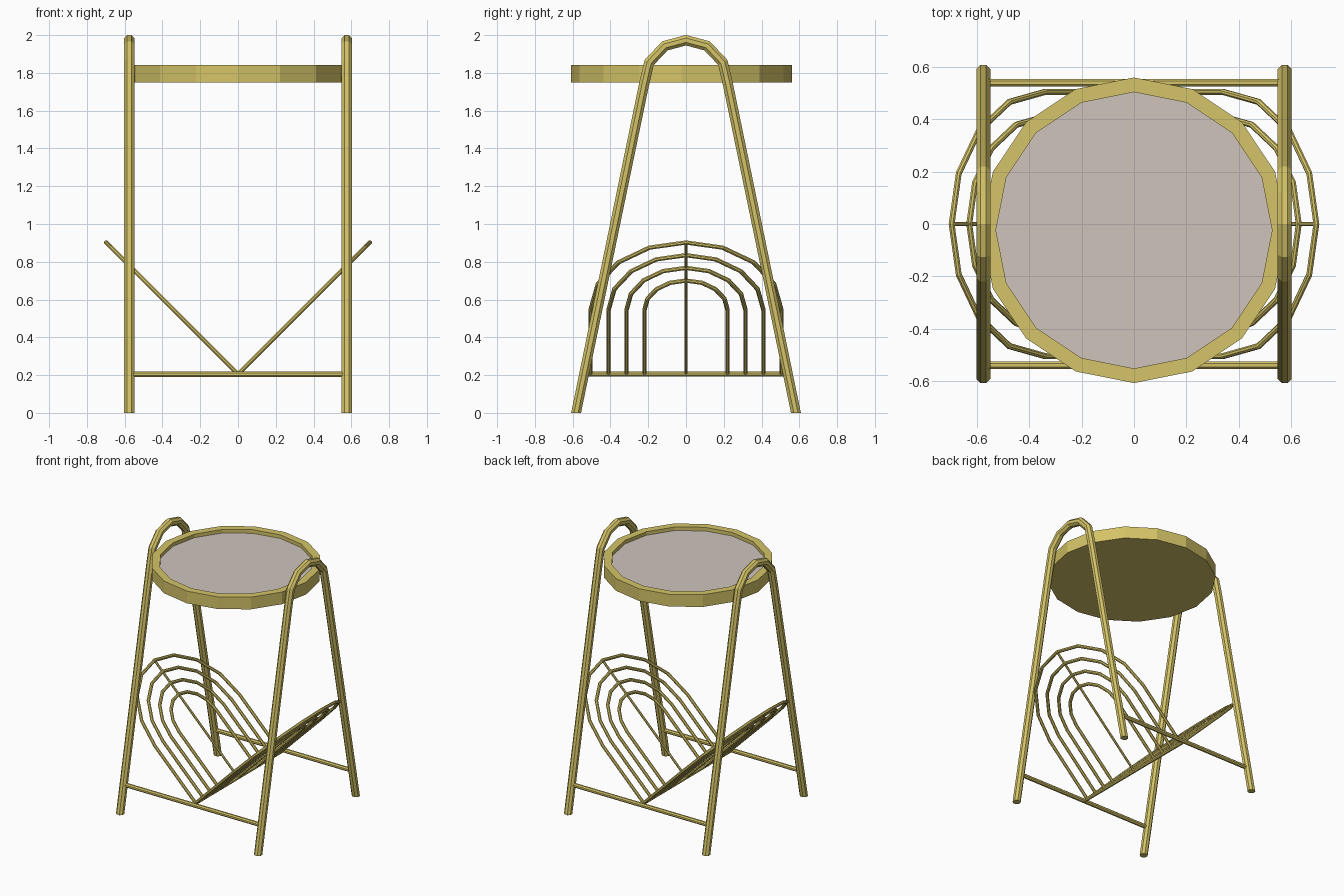
import bpy, bmesh, math
from mathutils import Vector

if "Cube" in bpy.data.objects:
    bpy.data.objects.remove(bpy.data.objects["Cube"])


def material(name, rgb):
    m = bpy.data.materials.new(name)
    m.diffuse_color = (*rgb, 1)
    m.use_nodes = True
    m.node_tree.nodes["Principled BSDF"].inputs["Base Color"].default_value = m.diffuse_color
    return m


brass = material("brass", (0.66, 0.55, 0.138))
glass = material("pale taupe glass", (0.62, 0.55, 0.505))


def tube(bm, path, normal, radius, sides):
    """Sweep a round section along a flat path lying in the plane of normal."""
    pts = [Vector(p) for p in path]
    n = Vector(normal).normalized()
    rings = []
    for i, p in enumerate(pts):
        a = (p - pts[i - 1]).normalized() if i > 0 else None
        b = (pts[i + 1] - p).normalized() if i < len(pts) - 1 else None
        t = ((a or b) + (b or a)).normalized()
        side = n.cross(t) / t.dot(a or b)          # mitred corner
        ring = []
        for k in range(sides):
            ang = 2 * math.pi * (k + 0.5) / sides
            ring.append(bm.verts.new(p + radius * (math.cos(ang) * side - math.sin(ang) * n)))
        rings.append(ring)
    for r0, r1 in zip(rings, rings[1:]):
        for k in range(sides):
            j = (k + 1) % sides
            bm.faces.new((r0[k], r0[j], r1[j], r1[k]))
    bm.faces.new(rings[0][::-1])
    bm.faces.new(rings[-1])


def finish(bm, name, *mats):
    bmesh.ops.recalc_face_normals(bm, faces=bm.faces[:])
    me = bpy.data.meshes.new(name)
    bm.to_mesh(me)
    bm.free()
    for m in mats:
        me.materials.append(m)
    ob = bpy.data.objects.new(name, me)
    bpy.context.collection.objects.link(ob)
    return ob


# A-shaped side frames with a rounded top
half = [(0.582, 0), (0.222, 1.74), (0.195, 1.855), (0.112, 1.943)]
profile = [(-y, z) for y, z in half] + [(0, 1.973)] + half[::-1]
for s, label in ((-1, "left"), (1, "right")):
    bm = bmesh.new()
    tube(bm, [(s * 0.576, y, z) for y, z in profile], (1, 0, 0), 0.029, 8)
    for v in bm.verts:                             # level feet
        if v.co.z < 0.05:
            v.co.z = 0
    finish(bm, label + "_side_frame", brass)

# Crossbars and the middle rail
BASE = 0.205
for y, label in ((-0.54, "front"), (0.54, "back")):
    bm = bmesh.new()
    tube(bm, [(-0.576, y, BASE), (0.576, y, BASE)], (0, 0, 1), 0.016, 8)
    finish(bm, label + "_crossbar", brass)
bm = bmesh.new()
tube(bm, [(0, -0.54, BASE), (0, 0.54, BASE)], (0, 0, 1), 0.014, 8)
finish(bm, "middle_rail", brass)

# V-shaped magazine rack: nested arches with a spine on each side
D = math.sqrt(0.5)
STRAIGHT = 0.34 / D
for s, label in ((-1, "left"), (1, "right")):
    bm = bmesh.new()

    def place(u, y):
        return (s * u * D, y, BASE + u * D)

    normal = (-s, 0, 1)
    for r in (0.505, 0.41, 0.315, 0.22):
        arc = [place(STRAIGHT + r * math.sin(math.pi * i / 8), r * math.cos(math.pi * i / 8))
               for i in range(9)]
        tube(bm, [place(0, r)] + arc + [place(0, -r)], normal, 0.012, 8)
    tube(bm, [place(0, 0), place(STRAIGHT + 0.505, 0)], normal, 0.009, 8)
    finish(bm, label + "_rack_panel", brass)

# Sixteen-sided tray: base and rim as rings, inset glass on top
SIDES = 16
bm = bmesh.new()
loops = []
for r, z in ((0.584, 1.75), (0.584, 1.842), (0.528, 1.842), (0.528, 1.815)):
    loops.append([bm.verts.new((r * math.sin(2 * math.pi * k / SIDES),
                                r * math.cos(2 * math.pi * k / SIDES) - 0.024, z))
                  for k in range(SIDES)])
for l0, l1 in zip(loops, loops[1:]):
    for k in range(SIDES):
        j = (k + 1) % SIDES
        bm.faces.new((l0[k], l0[j], l1[j], l1[k]))
bm.faces.new(loops[0])
bm.faces.new(loops[-1]).material_index = 1
finish(bm, "tray_top", brass, glass)
